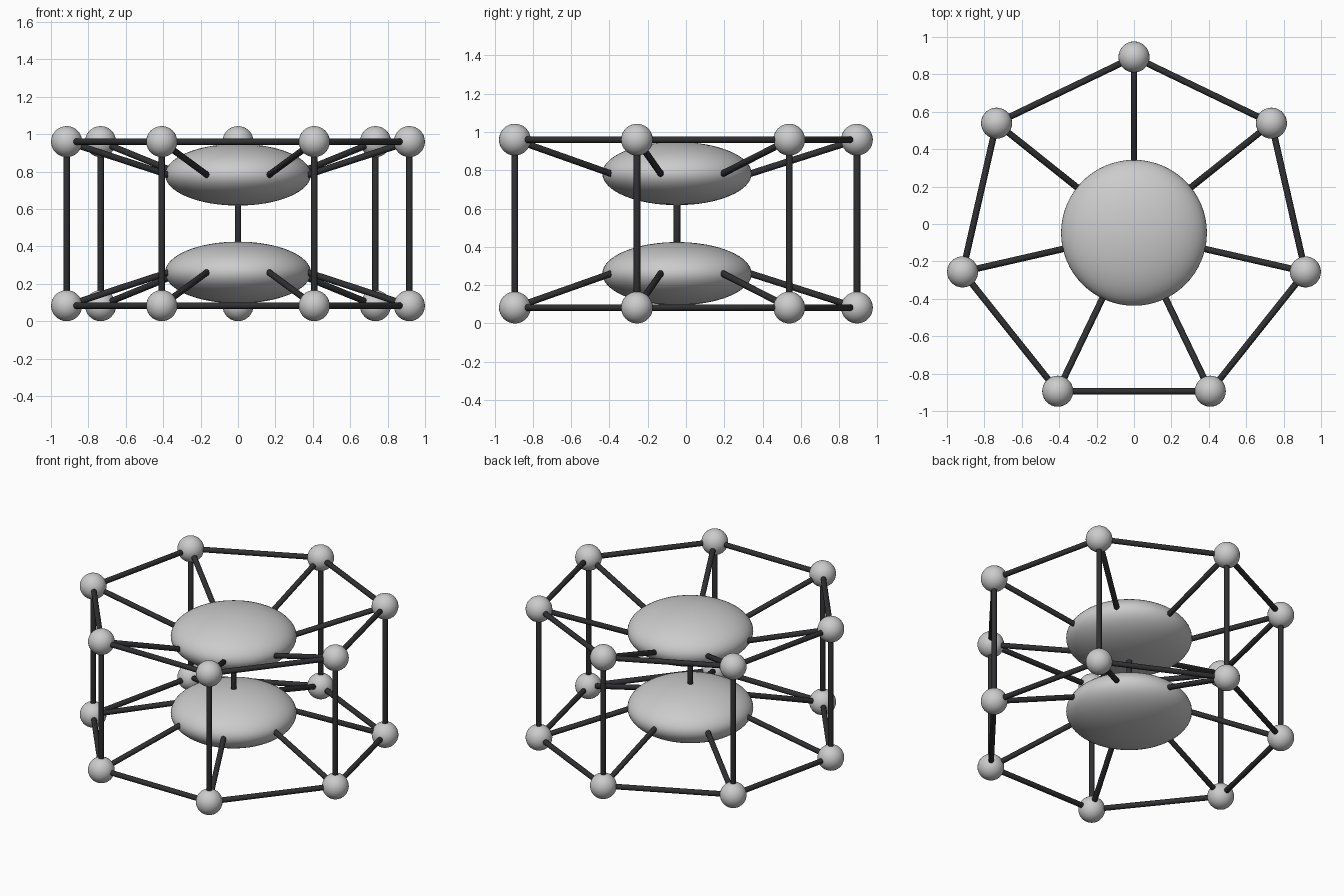
import bpy, bmesh
from math import sin, cos, tau
from mathutils import Vector, Matrix

if "Cube" in bpy.data.objects:
    bpy.data.objects.remove(bpy.data.objects["Cube"])

N, RING, CY = 7, 0.94, -0.047
BALL, ROD = 0.083, 0.0175
Z_LOW, Z_HIGH = 0.083, 0.96
HUB_R, HUB_H = 0.39, 0.165
HUB_LOW, HUB_HIGH = 0.26, 0.783

dark = bpy.data.materials.new("dark_rod")
dark.diffuse_color = (0.03, 0.03, 0.033, 1)
dark.use_nodes = True
dark.node_tree.nodes["Principled BSDF"].inputs["Base Color"].default_value = dark.diffuse_color


def finish(name, bm, mat=None):
    mesh = bpy.data.meshes.new(name)
    bm.to_mesh(mesh)
    bm.free()
    for p in mesh.polygons:
        p.use_smooth = True
    if mat:
        mesh.materials.append(mat)
    obj = bpy.data.objects.new(name, mesh)
    bpy.context.collection.objects.link(obj)
    return obj


def ball(name, centre, radius, height=None, seg=32):
    bm = bmesh.new()
    bmesh.ops.create_uvsphere(bm, u_segments=seg, v_segments=seg // 2, radius=1)
    bmesh.ops.scale(bm, vec=(radius, radius, height or radius), verts=bm.verts)
    bmesh.ops.translate(bm, vec=centre, verts=bm.verts)
    return finish(name, bm)


def rod(name, a, b):
    # round-ended rod: a small sphere stretched apart at its upper half
    a, b = Vector(a), Vector(b)
    d = b - a
    bm = bmesh.new()
    bmesh.ops.create_uvsphere(bm, u_segments=16, v_segments=9, radius=ROD)
    for v in bm.verts:
        if v.co.z > 0:
            v.co.z += d.length
    rot = d.to_track_quat('Z', 'Y').to_matrix().to_4x4()
    bmesh.ops.transform(bm, matrix=Matrix.Translation(a) @ rot, verts=bm.verts)
    return finish(name, bm, dark)


def ring_point(i, r, z):
    t = tau * (i / N + 0.25)
    return Vector((r * cos(t), CY + r * sin(t), z))


# Two identical wheels: hub, joints, rim rods and spokes
for level, z, hub_z in (("lower", Z_LOW, HUB_LOW), ("upper", Z_HIGH, HUB_HIGH)):
    ball(level + "_hub", (0, CY, hub_z), HUB_R, HUB_H, 64)
    for i in range(N):
        p = ring_point(i, RING, z)
        ball(f"{level}_joint_{i}", p, BALL)
        rod(f"{level}_rim_rod_{i}", p, ring_point(i + 1, RING, z))
        rod(f"{level}_spoke_{i}", p, ring_point(i, HUB_R - 0.005, hub_z))

# Uprights between the wheels
for i in range(N):
    rod(f"post_{i}", ring_point(i, RING, Z_LOW), ring_point(i, RING, Z_HIGH))

# Central link between the hubs
rod("hub_link", (0, CY, HUB_LOW + HUB_H), (0, CY, HUB_HIGH - HUB_H))
